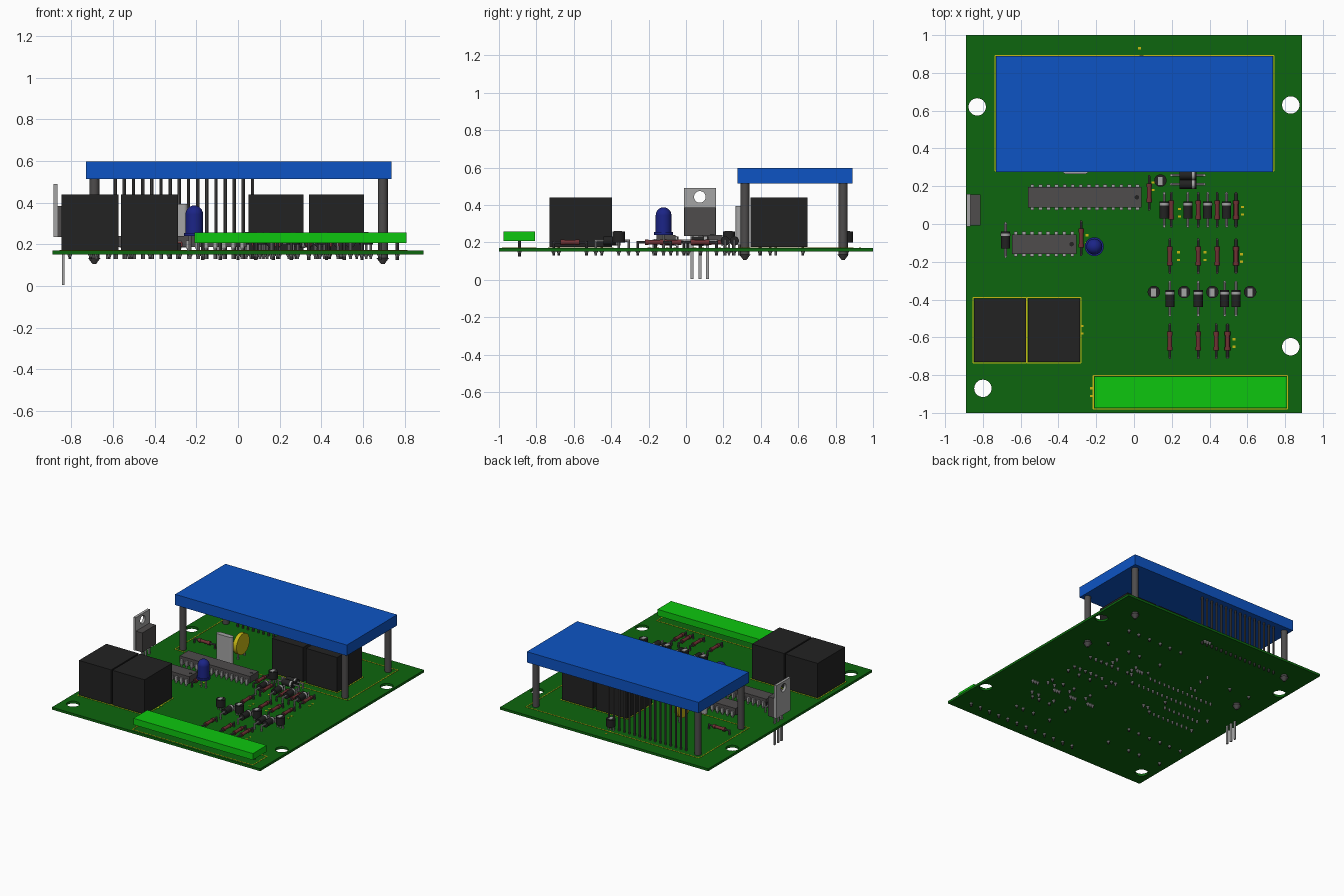
import bpy, bmesh, math
from mathutils import Matrix, Vector

cube = bpy.data.objects.get("Cube")
if cube:
    bpy.data.objects.remove(cube, do_unlink=True)


def linear(v):
    v /= 255
    return v / 12.92 if v <= 0.04045 else ((v + 0.055) / 1.055) ** 2.4


def material(name, r, g, b):
    m = bpy.data.materials.new(name)
    m.use_nodes = True
    col = (linear(r), linear(g), linear(b), 1)
    m.diffuse_color = col
    m.node_tree.nodes["Principled BSDF"].inputs["Base Color"].default_value = col
    return m


GREEN = material("board green", 13, 102, 14)
BLUE = material("display blue", 13, 84, 196)
LIME = material("terminal green", 13, 198, 15)
BLACK = material("black plastic", 34, 34, 34)
DARK = material("dark grey", 78, 76, 76)
LIGHT = material("light metal", 165, 165, 165)
BROWN = material("resistor brown", 112, 50, 52)
YELLOW = material("yellow marking", 200, 185, 20)
NAVY = material("lamp blue", 27, 36, 135)
TOP, UNDER = 0.17, 0.13


class Part:
    """Collects primitives into one named object."""

    def __init__(self, name):
        self.name, self.bm, self.mats = name, bmesh.new(), []

    def paint(self, verts, mat):
        if mat not in self.mats:
            self.mats.append(mat)
        for f in {f for v in verts for f in v.link_faces}:
            f.material_index = self.mats.index(mat)

    def box(self, mat, x, y, z):
        """Box from (low, high) ranges."""
        mid = Vector([(a + b) / 2 for a, b in (x, y, z)])
        size = [b - a for a, b in (x, y, z)]
        mx = Matrix.Translation(mid) @ Matrix.Diagonal((*size, 1))
        self.paint(bmesh.ops.create_cube(self.bm, size=1, matrix=mx)["verts"], mat)
        return self

    def rod(self, mat, a, b, r, r2=None, n=12):
        """Cylinder or cone from point a to point b."""
        a, b = Vector(a), Vector(b)
        rot = (b - a).to_track_quat("Z", "Y").to_matrix().to_4x4()
        mx = Matrix.Translation((a + b) / 2) @ rot
        made = bmesh.ops.create_cone(self.bm, cap_ends=True, segments=n, radius1=r,
                                     radius2=r if r2 is None else r2,
                                     depth=(b - a).length, matrix=mx)
        self.paint(made["verts"], mat)
        return self

    def pin(self, mat, x, y, top, low=UNDER, r=0.007):
        return self.rod(mat, (x, y, low), (x, y, top), r, n=8)

    def joint(self, x, y):
        """Solder cone below the board."""
        return self.rod(LIGHT, (x, y, 0.138), (x, y, 0.156), 0.006, 0.014, n=8)

    def finish(self):
        me = bpy.data.meshes.new(self.name)
        self.bm.to_mesh(me)
        self.bm.free()
        for m in self.mats:
            me.materials.append(m)
        ob = bpy.data.objects.new(self.name, me)
        bpy.context.collection.objects.link(ob)
        return ob


def plate(name, mat, outline, holes, thick, matrix):
    """Flat plate with round holes, from a filled curve."""
    cu = bpy.data.curves.new(name, "CURVE")
    cu.dimensions, cu.fill_mode, cu.extrude = "2D", "BOTH", thick / 2
    rings = [outline]
    for hx, hy, r in holes:
        angles = [i * math.tau / 32 for i in range(32)]
        rings.append([(hx + r * math.cos(t), hy + r * math.sin(t)) for t in angles])
    for ring in rings:
        sp = cu.splines.new("POLY")
        sp.points.add(len(ring) - 1)
        for p, (x, y) in zip(sp.points, ring):
            p.co = (x, y, 0, 1)
        sp.use_cyclic_u = True
    tmp = bpy.data.objects.new(name + " curve", cu)
    me = bpy.data.meshes.new_from_object(tmp)
    bpy.data.objects.remove(tmp)
    me.transform(matrix)
    me.materials.clear()
    me.materials.append(mat)
    ob = bpy.data.objects.new(name, me)
    bpy.context.collection.objects.link(ob)


def rect(x, y):
    return [(x[0], y[0]), (x[1], y[0]), (x[1], y[1]), (x[0], y[1])]


# Circuit board with mounting holes
plate("circuit_board", GREEN, rect((-0.89, 0.89), (-1, 1)),
      [(-0.83, 0.62, 0.046), (0.83, 0.63, 0.046), (0.83, -0.65, 0.046), (-0.8, -0.87, 0.046)],
      0.018, Matrix.Translation((0, 0, 0.161)))

# Display, its four standoffs and its row of pins
Part("display_module").box(BLUE, (-0.73, 0.737), (0.275, 0.89), (0.515, 0.598)).finish()
stand = Part("display_standoffs")
for x in (-0.69, 0.695):
    for y in (0.315, 0.84):
        stand.rod(DARK, (x, y, 0.13), (x, y, 0.515), 0.024, n=20)
        stand.rod(DARK, (x, y, 0.105), (x, y, 0.135), 0.008, 0.03, n=20)
stand.finish()
header = Part("display_pins")
for i in range(16):
    header.pin(DARK, -0.59 + 0.044 * i, 0.84, 0.515, r=0.008)
header.finish()

# Relays, the front pair and the back pair
for name, lows, wide, y in (("front", (-0.848, -0.562), 0.275, (-0.73, -0.395)),
                            ("back", (0.05, 0.34), 0.265, (0.345, 0.65))):
    for i, x in enumerate(lows):
        p = Part(f"{name}_relay_{i + 1}")
        p.box(BLACK, (x, x + wide), y, (TOP + 0.004, 0.44))
        for px, py in ((0.04, 0.05), (0.04, 0.28), (0.23, 0.05), (0.23, 0.28), (0.14, 0.28)):
            p.pin(DARK, x + px, y[0] + py, TOP + 0.01)
            p.joint(x + px, y[0] + py)
        p.finish()

# Terminal strip
term = Part("terminal_strip").box(LIME, (-0.21, 0.81), (-0.975, -0.808), (0.207, 0.257))
for i in range(12):
    x = -0.17 + 0.085 * i
    term.pin(DARK, x, -0.89, 0.21, 0.125, 0.008).joint(x, -0.89)
term.finish()

# Voltage regulator with drilled metal tab
reg = Part("regulator").box(DARK, (-0.866, -0.812), (-0.008, 0.157), (0.235, 0.385))
for y in (0.032, 0.074, 0.116):
    reg.box(LIGHT, (-0.845, -0.833), (y - 0.008, y + 0.008), (0.005, 0.235))
reg.finish()
upright = Matrix(((0, 0, 1, -0.876), (1, 0, 0, 0), (0, 1, 0, 0), (0, 0, 0, 1)))
plate("regulator_tab", LIGHT, rect((-0.012, 0.16), (0.235, 0.49)),
      [(0.074, 0.443, 0.031)], 0.02, upright)


# Integrated circuits
def chip(name, x, y, count):
    p = Part(name).box(DARK, x, y, (0.188, 0.24))
    p.rod(BLACK, (x[1] - 0.025, sum(y) / 2, 0.239), (x[1] - 0.025, sum(y) / 2, 0.242), 0.012)
    pitch = (x[1] - x[0]) / count
    for i in range(count):
        px = x[0] + pitch * (i + 0.5)
        for edge, out in ((y[0], -1), (y[1], 1)):
            a, b = sorted((edge - 0.005 * out, edge + 0.014 * out))
            p.box(LIGHT, (px - 0.01, px + 0.01), (a, b), (0.18, 0.218))
            p.pin(LIGHT, px, edge + 0.009 * out, 0.185)
    p.finish()


chip("long_chip", (-0.56, 0.04), (0.088, 0.195), 14)
chip("short_chip", (-0.647, -0.305), (-0.158, -0.055), 8)

# Indicator lamp: flange, barrel and dome
lamp = Part("indicator_lamp")
lx, ly = -0.21, -0.12
lamp.rod(NAVY, (lx, ly, 0.24), (lx, ly, 0.255), 0.05, n=24)
lamp.rod(NAVY, (lx, ly, 0.255), (lx, ly, 0.345), 0.042, n=24)
dome = bmesh.ops.create_uvsphere(lamp.bm, u_segments=24, v_segments=12, radius=0.042,
                                 matrix=Matrix.Translation((lx, ly, 0.345)))
lamp.paint(dome["verts"], NAVY)
for dx in (-0.02, 0.02):
    lamp.pin(LIGHT, lx + dx, ly, 0.245).joint(lx + dx, ly)
lamp.finish()

# Crystal can and disc capacitor
can = Part("crystal_can").box(LIGHT, (-0.36, -0.26), (0.265, 0.303), (0.185, 0.395))
for x in (-0.36, -0.26):
    can.rod(LIGHT, (x, 0.284, 0.185), (x, 0.284, 0.395), 0.019, n=16)
    can.pin(LIGHT, x + (0.03 if x < -0.3 else -0.03), 0.284, 0.19)
can.finish()
cap = Part("disc_capacitor").rod(YELLOW, (-0.295, 0.44, 0.275), (-0.265, 0.44, 0.275), 0.08, n=24)
for y in (0.4, 0.48):
    cap.pin(LIGHT, -0.28, y, 0.24)
cap.finish()


# Axial parts: a body on a bent wire, lying along x or y
def axial(name, x, y, diode=False, along_x=False, flip=1):
    p = Part(name)
    d = Vector((1, 0, 0)) if along_x else Vector((0, flip, 0))
    z = 0.208 if diode else 0.2
    c, reach, half = Vector((x, y, z)), 0.088, 0.045 if diode else 0.05
    p.rod(LIGHT if diode else DARK, c - d * reach, c + d * reach, 0.007, n=8)
    if diode:
        p.rod(BLACK, c - d * half, c + d * half, 0.024, n=16)
        p.rod(LIGHT, c + d * 0.022, c + d * 0.036, 0.0255, n=16)
    else:
        p.rod(BROWN, c - d * half, c + d * half, 0.012)
        for s in (-1, 1):
            p.rod(BROWN, c + d * s * 0.03, c + d * s * half, 0.015)
    for s in (-1, 1):
        e = c + d * s * reach
        p.pin(LIGHT if diode else DARK, e.x, e.y, z + 0.006).joint(e.x, e.y)
    p.finish()


spots = [(x, -0.17) for x in (0.19, 0.34, 0.44, 0.54)]
spots += [(x, -0.62) for x in (0.19, 0.34, 0.435, 0.495)]
spots += [(x, 0.075) for x in (0.198, 0.34, 0.44, 0.54)]
spots += [(0.08, 0.165), (-0.28, -0.075)]
for i, (x, y) in enumerate(spots):
    axial(f"resistor_{i + 1}", x, y)
axial("rear_resistor", -0.6, 0.45, along_x=True)
spots = [(x, -0.395) for x in (0.19, 0.34, 0.48, 0.54)]
spots += [(x, 0.075) for x in (0.16, 0.285, 0.39, 0.49)] + [(-0.68, -0.085)]
for i, (x, y) in enumerate(spots):
    axial(f"diode_{i + 1}", x, y, diode=True)
for i, y in enumerate((0.21, 0.258)):
    axial(f"cross_diode_{i + 1}", 0.285, y, diode=True, along_x=True)

# Small transistors with a pale cap and three legs
for i, (x, y) in enumerate([(0.105, -0.36), (0.265, -0.36), (0.415, -0.36), (0.615, -0.36),
                            (0.14, 0.23), (0.04, 0.86)]):
    p = Part(f"transistor_{i + 1}").rod(BLACK, (x, y, 0.2), (x, y, 0.257), 0.033, n=20)
    p.box(LIGHT, (x - 0.014, x + 0.012), (y - 0.024, y + 0.018), (0.256, 0.26))
    for dx in (-0.022, 0, 0.022):
        p.pin(LIGHT, x + dx, y, 0.205, r=0.006).joint(x + dx, y)
    p.finish()

# Yellow printed outlines and dashes on the board
marks = Part("printed_markings")
for x, y in (((-0.853, -0.57), (-0.735, -0.39)), ((-0.567, -0.28), (-0.735, -0.39)),
             ((-0.735, 0.742), (0.28, 0.892)), ((0.045, 0.61), (0.34, 0.655)),
             ((-0.216, 0.812), (-0.98, -0.803))):
    for e in x:
        marks.box(YELLOW, (e - 0.003, e + 0.003), y, (TOP, TOP + 0.002))
    for e in y:
        marks.box(YELLOW, x, (e - 0.003, e + 0.003), (TOP, TOP + 0.002))
for x, y in ((0.03, 0.91), (-0.225, -0.89), (-0.275, -0.56), (0.235, -0.17), (0.375, -0.17),
             (0.1, 0.2), (-0.25, -0.08), (0.24, 0.06), (0.575, 0.07), (0.57, -0.18), (0.53, -0.63)):
    for k in (-1, 1):
        marks.box(YELLOW, (x - 0.008, x + 0.008), (y + k * 0.02 - 0.006, y + k * 0.02 + 0.006),
                  (TOP, TOP + 0.002))
marks.finish()

# Smooth the round parts, keep hard edges
for ob in bpy.context.collection.objects:
    ob.select_set(ob.type == "MESH")
    if ob.type == "MESH":
        bpy.context.view_layer.objects.active = ob
bpy.ops.object.shade_smooth_by_angle(angle=math.radians(35))
